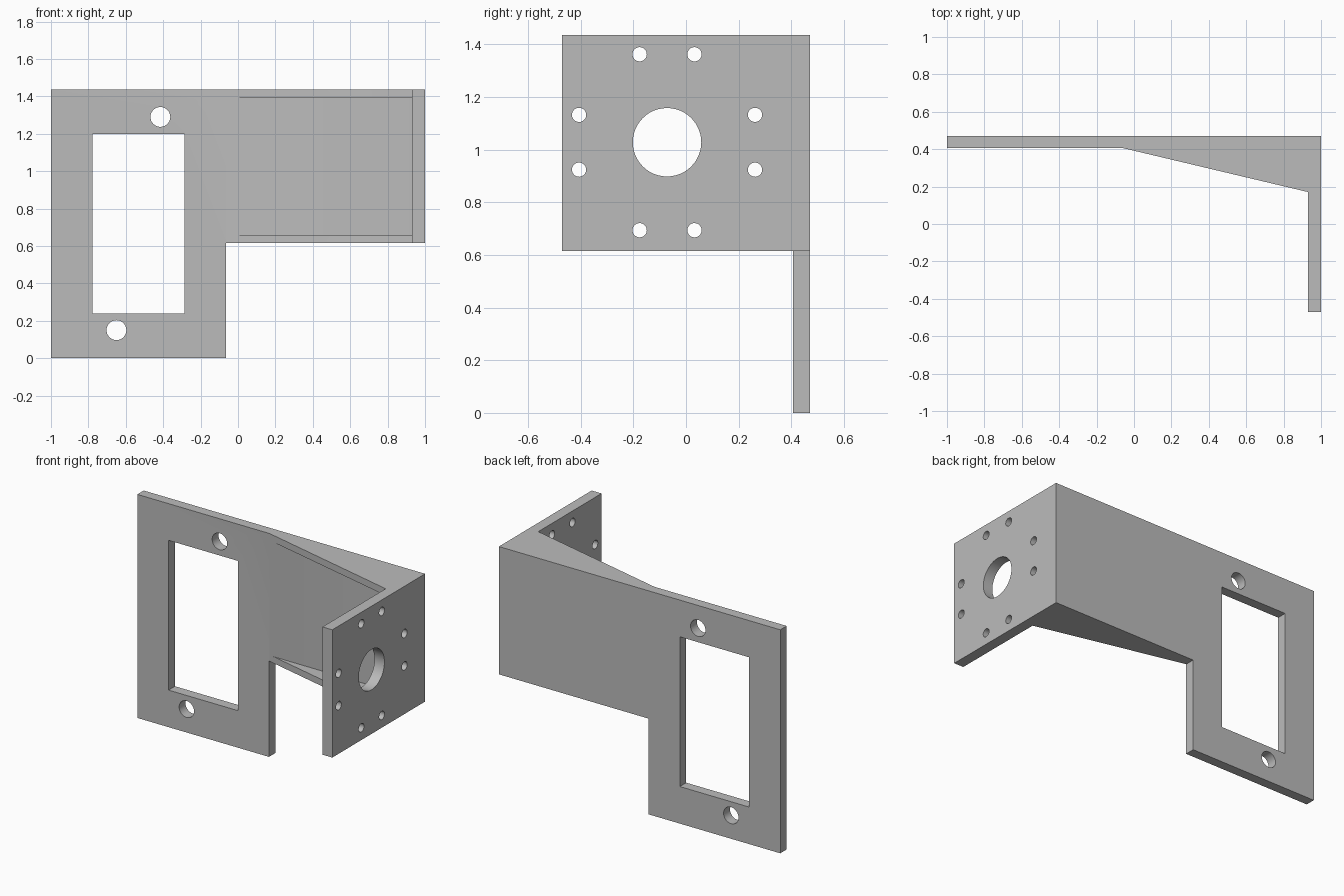
import bpy, bmesh, math
from mathutils import Matrix, Vector

if "Cube" in bpy.data.objects:
    bpy.data.objects.remove(bpy.data.objects["Cube"], do_unlink=True)

grey = bpy.data.materials.new("plain grey")
grey.use_nodes = True
grey.diffuse_color = (0.5, 0.5, 0.5, 1)
grey.node_tree.nodes["Principled BSDF"].inputs["Base Color"].default_value = (0.5, 0.5, 0.5, 1)

TOP, STEP = 1.436, 0.615          # upper arm height range
HALF, FRONT = 0.471, 0.406        # back face and plate front face


def finish(name, bm):
    bmesh.ops.recalc_face_normals(bm, faces=bm.faces)
    mesh = bpy.data.meshes.new(name)
    bm.to_mesh(mesh)
    bm.free()
    mesh.materials.append(grey)
    ob = bpy.data.objects.new(name, mesh)
    bpy.context.collection.objects.link(ob)
    return ob


def prism(name, outline, z0, z1):
    bm = bmesh.new()
    face = bm.faces.new([bm.verts.new((x, y, z0)) for x, y in outline])
    ext = bmesh.ops.extrude_face_region(bm, geom=[face])
    verts = [g for g in ext["geom"] if isinstance(g, bmesh.types.BMVert)]
    bmesh.ops.translate(bm, verts=verts, vec=(0, 0, z1 - z0))
    return finish(name, bm)


def box(name, x0, x1, y0, y1, z0, z1):
    return prism(name, [(x0, y0), (x1, y0), (x1, y1), (x0, y1)], z0, z1)


def drill(name, centre, radius, axis):
    bm = bmesh.new()
    turn = Vector((0, 0, 1)).rotation_difference(Vector(axis)).to_matrix().to_4x4()
    bmesh.ops.create_cone(bm, cap_ends=True, segments=48, radius1=radius, radius2=radius,
                          depth=0.2, matrix=Matrix.Translation(centre) @ turn)
    return finish(name, bm)


# Bracket body: mounting plate, tapered arm and end flange in one profile
bracket = prism("bracket", [(-1, HALF), (-1, FRONT), (-0.06, FRONT), (0.93, 0.171),
                            (0.93, -HALF), (1, -HALF), (1, HALF)], 0, TOP)

cutters = [
    # Space below the arm
    box("step_cutter", -0.064, 1.2, -1, 1, -0.2, STEP),
    # Pocket that leaves a thin gusset at the top and bottom of the arm
    box("pocket_cutter", -0.3, 0.93, -0.3, 0.398, 0.657, 1.392),
    # Rectangular window and its two screw holes
    box("window_cutter", -0.778, -0.286, 0.3, 0.6, 0.238, 1.2),
    drill("upper_screw_cutter", (-0.415, 0.44, 1.29), 0.053, (0, 1, 0)),
    drill("lower_screw_cutter", (-0.65, 0.44, 0.15), 0.053, (0, 1, 0)),
    # Large centre hole in the flange
    drill("centre_hole_cutter", (0.965, -0.072, 1.028), 0.13, (1, 0, 0)),
]

# Ring of eight small holes in the flange
for quarter in range(4):
    for side in (-1, 1):
        a = quarter * math.pi / 2 + side * math.radians(17.3)
        pos = (0.965, -0.072 + 0.35 * math.cos(a), 1.028 + 0.35 * math.sin(a))
        cutters.append(drill("flange_hole_cutter", pos, 0.027, (1, 0, 0)))

# Cut the body, then discard the cutters
bpy.context.view_layer.objects.active = bracket
for cutter in cutters:
    mod = bracket.modifiers.new(cutter.name, "BOOLEAN")
    mod.operation = "DIFFERENCE"
    mod.solver = "EXACT"
    mod.object = cutter
    bpy.ops.object.modifier_apply(modifier=mod.name)
    bpy.data.objects.remove(cutter, do_unlink=True)

# Smooth hole walls with crisp edges
bpy.ops.object.select_all(action="DESELECT")
bracket.select_set(True)
bpy.ops.object.shade_smooth_by_angle(angle=math.radians(30))
